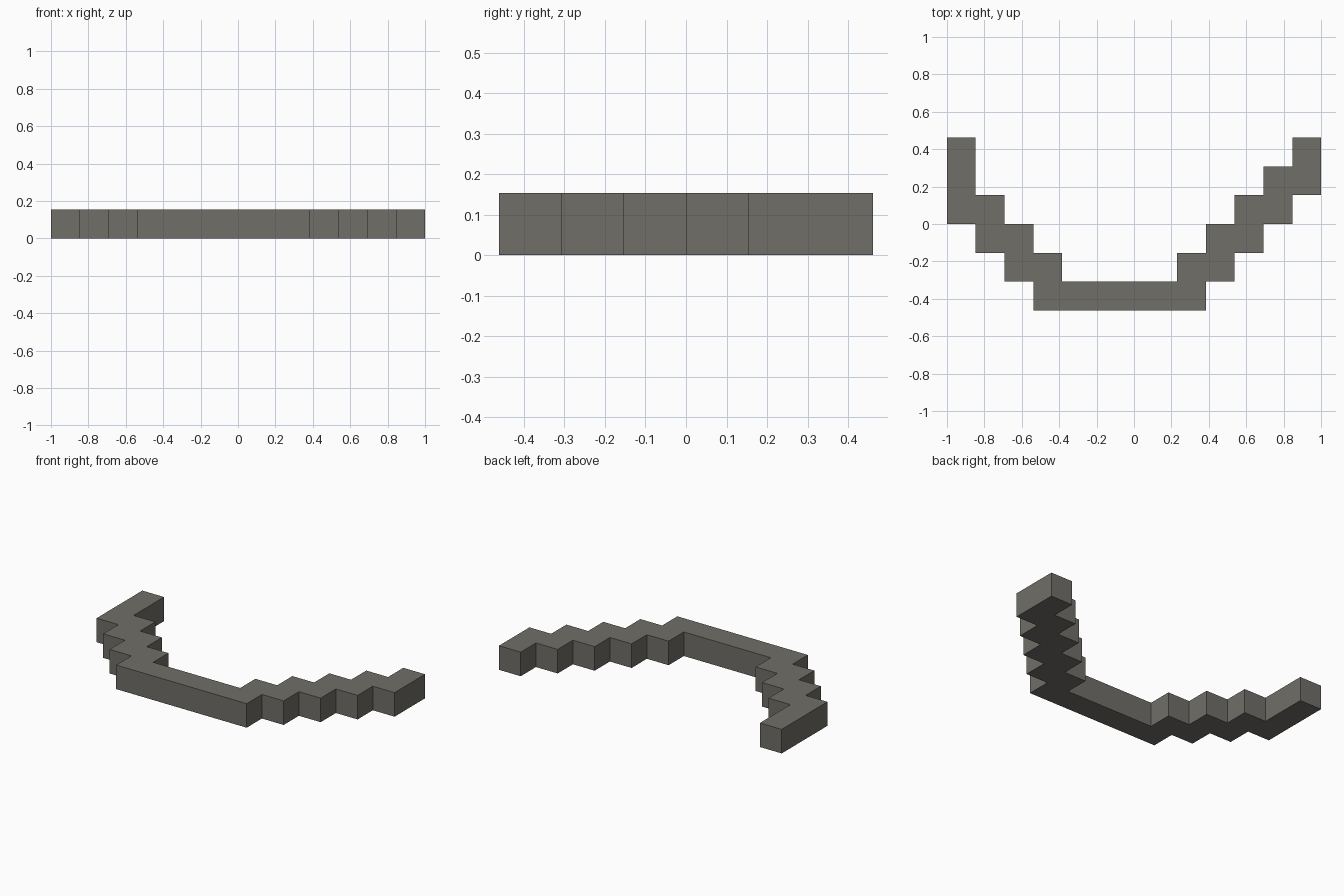
import bpy
import bmesh

cube = bpy.data.objects.get("Cube")
if cube:
    bpy.data.objects.remove(cube, do_unlink=True)

U = 2 / 13  # size of one grid cell

# One flat warm grey
grey = bpy.data.materials.new("warm_grey")
colour = (0.165, 0.157, 0.138, 1)
grey.diffuse_color = colour
grey.use_nodes = True
grey.node_tree.nodes["Principled BSDF"].inputs["Base Color"].default_value = colour

# Stepped limb: (first column, last column, low row, high row) in cells
SPANS = [(0, 1, 3, 6), (1, 2, 2, 4), (2, 3, 1, 3), (3, 4, 0, 2), (4, 8, 0, 1),
         (8, 9, 0, 2), (9, 10, 1, 3), (10, 11, 2, 4), (11, 12, 3, 5), (12, 13, 4, 6)]


def chain(side):
    """Stair-step edge from left to right along the low (2) or high (3) side."""
    points = []
    for span in SPANS:
        start, end = (span[0], span[side]), (span[1], span[side])
        if points and points[-1] == start:
            points[-1] = end          # flat run continues
        else:
            points += [start, end]
    return points


def prism(name, outline, height, material):
    """Extrude a counter-clockwise outline straight up."""
    bm = bmesh.new()
    base = bm.faces.new([bm.verts.new((x, y, 0)) for x, y in outline])
    top = bmesh.ops.extrude_face_region(bm, geom=[base], use_keep_orig=True)
    verts = [g for g in top["geom"] if isinstance(g, bmesh.types.BMVert)]
    bmesh.ops.translate(bm, verts=verts, vec=(0, 0, height))
    bmesh.ops.recalc_face_normals(bm, faces=bm.faces)
    mesh = bpy.data.meshes.new(name)
    bm.to_mesh(mesh)
    bm.free()
    mesh.materials.append(material)
    obj = bpy.data.objects.new(name, mesh)
    bpy.context.collection.objects.link(obj)
    return obj


# Curved bar: low edge left to right, then high edge back again
cells = chain(2) + chain(3)[::-1]
outline = [((cx - 6.5) * U, (cy - 3) * U) for cx, cy in cells]
prism("stepped_curved_bar", outline, U, grey)
